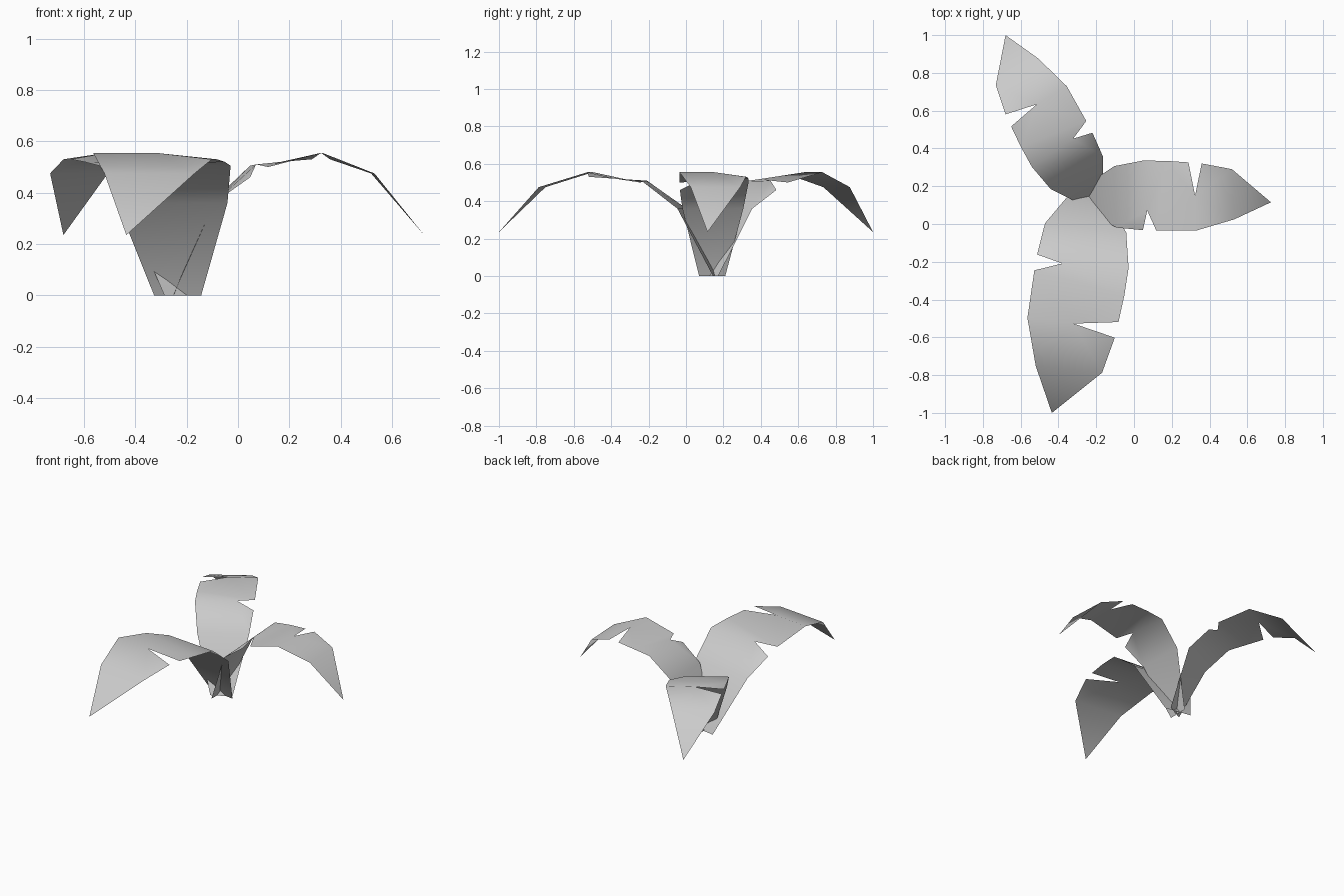
import bpy
import math
from mathutils import Vector

cube = bpy.data.objects.get("Cube")
if cube:
    bpy.data.objects.remove(cube)

# Single dull grey for all foliage
grey = bpy.data.materials.new("leaf grey")
grey.use_nodes = True
grey.diffuse_color = (0.6, 0.6, 0.6, 1)
grey.node_tree.nodes["Principled BSDF"].inputs["Base Color"].default_value = (0.6, 0.6, 0.6, 1)

# Leaf outline: name -> (distance along leaf, sideways offset, height)
OUTLINE = {
    "r_base": (0, -.07, 0), "r_low": (.16, -.155, .36), "r_lip": (.30, -.165, .46),
    "r_notch": (.32, -.06, .51), "r_mid": (.37, -.165, .50),
    "r_peak": (.58, -.16, .555), "r_fall": (.78, -.095, .475),
    "tip": (.97, 0, .235),
    "l_fall": (.76, .17, .475), "l_lip": (.60, .196, .53), "l_notch": (.57, .025, .555),
    "l_edge": (.53, .2, .53), "l_mid": (.41, .205, .52), "l_rise": (.29, .203, .505),
    "l_low": (.14, .17, .36), "l_base": (0, .07, 0),
}

# Panels that fold across the blade, counter-clockwise from above
PANELS = [
    "r_base r_low l_low l_base",
    "r_low r_lip r_notch",
    "r_low r_notch l_rise l_low",
    "r_notch l_mid l_rise",
    "r_notch r_mid l_mid",
    "r_mid l_notch l_mid",
    "l_notch l_edge l_mid",
    "r_mid r_peak l_notch",
    "r_peak r_fall l_notch",
    "r_fall l_fall l_notch",
    "l_fall l_lip l_notch",
    "r_fall tip l_fall",
]

names = list(OUTLINE)
blade = bpy.data.meshes.new("leaf_blade")
blade.from_pydata(list(OUTLINE.values()), [],
                  [[names.index(n) for n in panel.split()] for panel in PANELS])
blade.materials.append(grey)
for face in blade.polygons:
    face.use_smooth = True


# Place a leaf from its foot to its tip, with a width factor
def add_leaf(name, foot, tip, width):
    leaf = bpy.data.objects.new(name, blade)
    bpy.context.collection.objects.link(leaf)
    span = Vector(tip) - Vector(foot)
    leaf.location = (*foot, 0)
    leaf.rotation_euler.z = math.atan2(span.y, span.x)
    leaf.scale = (span.length / OUTLINE["tip"][0], width, 1)


add_leaf("left_leaf", (-.25, .14), (.725, .115), 1)
add_leaf("front_leaf", (-.235, .16), (-.435, -1), 1.33)
add_leaf("back_leaf", (-.225, .14), (-.68, 1), 1)
